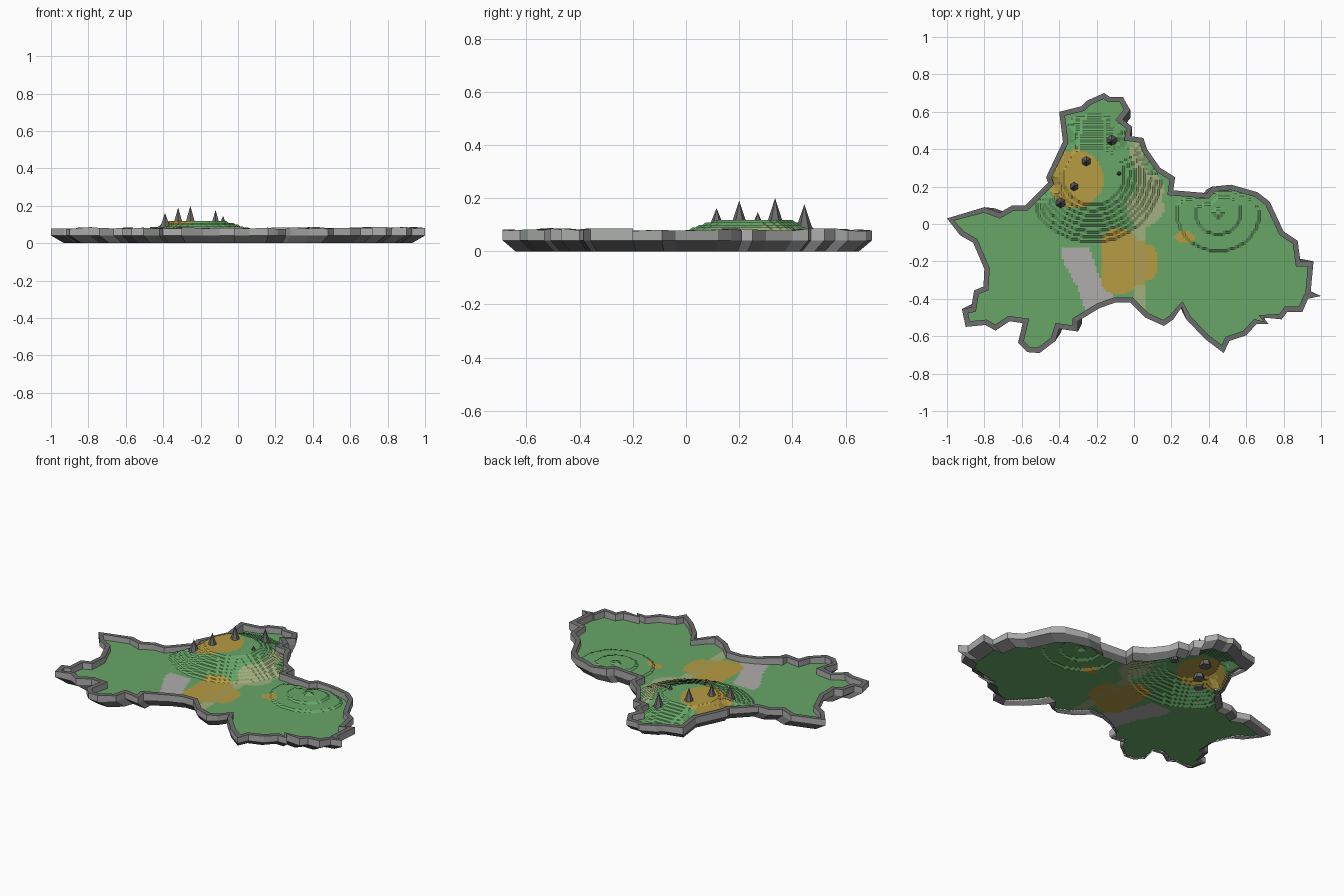
import bpy, math, random
from mathutils import Vector

if "Cube" in bpy.data.objects:
    bpy.data.objects.remove(bpy.data.objects["Cube"])
random.seed(4)

def mat(name, r, g, b):
    m = bpy.data.materials.new(name)
    lin = [((c / 255 + 0.055) / 1.055) ** 2.4 for c in (r, g, b)]
    m.diffuse_color = (*lin, 1)
    m.use_nodes = True
    m.node_tree.nodes["Principled BSDF"].inputs["Base Color"].default_value = m.diffuse_color
    return m

GRASS = mat("grass_green", 104, 166, 104)
PATH = mat("pale_path", 160, 176, 126)
OCHRE = mat("ochre_earth", 182, 156, 66)
WORN = mat("worn_ochre", 174, 158, 82)
STONE = mat("pale_stone", 176, 172, 172)
WALL = mat("wall_grey", 172, 174, 172)
ROCK = mat("dark_rock", 108, 108, 108)

def make(name, verts, faces, mats, idx=None):
    me = bpy.data.meshes.new(name)
    me.from_pydata(verts, [], faces)
    for m in mats:
        me.materials.append(m)
    if idx:
        me.polygons.foreach_set("material_index", idx)
    ob = bpy.data.objects.new(name, me)
    bpy.context.collection.objects.link(ob)
    return ob

# Island outline, clockwise from the west tip
OUT = [(-1, .03), (-.8, .09), (-.72, .06), (-.65, .1), (-.58, .1), (-.46, .22), (-.47, .25), (-.38, .44),
       (-.4, .6), (-.28, .63), (-.25, .66), (-.16, .7), (-.13, .68), (-.06, .68), (-.02, .61), (-.06, .56),
       (-.01, .52), (-.02, .47), (.05, .46), (.07, .4), (.14, .3), (.22, .25), (.21, .18), (.39, .165),
       (.42, .2), (.52, .21), (.59, .19), (.66, .17), (.725, .12), (.8, -.04), (.875, -.09), (.89, -.2),
       (.96, -.2), (.945, -.36), (1, -.385), (.93, -.4), (.9, -.47), (.82, -.47), (.79, -.51), (.69, -.5),
       (.72, -.535), (.655, -.535), (.6, -.595), (.51, -.625), (.48, -.69), (.38, -.615), (.28, -.51),
       (.255, -.445), (.21, -.51), (.16, -.545), (.06, -.5), (-.02, -.42), (-.1, -.42), (-.185, -.45),
       (-.3, -.52), (-.3, -.575), (-.4, -.56), (-.42, -.625), (-.505, -.69), (-.57, -.685), (-.62, -.635),
       (-.595, -.53), (-.665, -.52), (-.74, -.57), (-.795, -.54), (-.9, -.55), (-.92, -.455), (-.87, -.445),
       (-.855, -.355), (-.805, -.335), (-.8, -.24), (-.86, -.1), (-.93, -.06)]
N = len(OUT)
BASE = 0.043

def inside(x, y, poly):
    hit = False
    for (ax, ay), (bx, by) in zip(poly, poly[1:] + poly[:1]):
        if (ay > y) != (by > y) and x < (bx - ax) * (y - ay) / (by - ay) + ax:
            hit = not hit
    return hit

def edge_dist(x, y):
    best = 9
    for (ax, ay), (bx, by) in zip(OUT, OUT[1:] + OUT[:1]):
        dx, dy = bx - ax, by - ay
        t = max(0, min(1, ((x - ax) * dx + (y - ay) * dy) / (dx * dx + dy * dy)))
        best = min(best, math.hypot(x - ax - t * dx, y - ay - t * dy))
    return best

def inset(w):
    pts = []
    for i in range(N):
        p, c, n = Vector(OUT[i - 1]), Vector(OUT[i]), Vector(OUT[(i + 1) % N])
        a, b = (c - p).normalized(), (n - c).normalized()
        s = Vector((a.y + b.y, -a.x - b.x)) / max(0.8, 1 + a.dot(b))
        pts.append(c + s * w)
    return pts

def strip(name, rings, mats, idx):
    verts = [v for r in rings for v in r]
    faces, mi = [], []
    for k in range(len(rings) - 1):
        for i in range(N):
            j = (i + 1) % N
            faces.append((k * N + i, k * N + j, (k + 1) * N + j, (k + 1) * N + i))
            mi.append(idx[k])
    make(name, verts, faces, mats, mi)

# Border wall with uneven top, and the undercut cliff below it
inner = inset(0.028)
tops = [random.uniform(0.075, 0.087) for _ in OUT]
strip("border_wall", [
    [(p.x, p.y, BASE) for p in inner],
    [(p.x, p.y, z) for p, z in zip(inner, tops)],
    [(x, y, z) for (x, y), z in zip(OUT, tops)],
    [(x, y, BASE - 0.002) for x, y in OUT]], [WALL, ROCK], [0, 1, 0])
strip("cliff_skirt", [
    [(x, y, BASE - 0.002) for x, y in OUT],
    [(x * 0.93, y * 0.93, 0) for x, y in OUT]], [ROCK], [0])

# Terraced ground: stepped height field with a hill and a low mound
STEP = 0.0094

def height(x, y, d):
    r = math.hypot((x + .22) / .38, (y - .27) / (.38 if y < .27 else .32))
    h = 0.076 * max(0, min(1, (1 - r) / 0.6))
    h *= max(0, min(1, (d - 0.02) / 0.05))
    r2 = math.hypot((x - .45) / .27, (y - .06) / .25)
    h = max(h, 0.026 * max(0, 1 - r2) * min(1, d / 0.08))
    return BASE + STEP * round(h / STEP)

def ell(x, y, cx, cy, rx, ry):
    return ((x - cx) / rx) ** 2 + ((y - cy) / ry) ** 2 < 1

PLAZA = [(-.39, -.12), (-.24, -.13), (-.19, -.27), (-.1, -.4), (-.1, -.44), (-.25, -.5), (-.3, -.34), (-.38, -.2)]
ROAD = [(.03, .5), (.01, .38), (.05, .26), (.05, .1), (.025, -.05), (.03, -.25), (.03, -.5)]

def on_road(x, y):
    if ell(x, y, .06, .09, .1, .1) or ell(x, y, .1, .19, .06, .07):
        return True
    for (ax, ay), (bx, by) in zip(ROAD, ROAD[1:]):
        if by <= y <= ay:
            return abs(x - ax - (bx - ax) * (ay - y) / (ay - by)) < 0.035
    return False

def surface(x, y):
    ochre = (ell(x, y, -.31, .24, .145, .155) or ell(x, y, .08, -.205, .05, .095)
             or ell(x, y, .27, -.07, .052, .035)
             or (abs(x + .08) / .1) ** 4 + (abs(y + .2) / .17) ** 4 < 1
             or (-.02 < x < .06 and -.32 < y < -.09))
    if on_road(x, y):
        return 3 if ochre else 1
    if ochre:
        return 2
    return 4 if inside(x, y, PLAZA) else 0

S = 0.0125
verts, ids = [], {}
for i in range(-80, 81):
    for j in range(-56, 57):
        x, y = i * S, j * S
        if inside(x, y, OUT):
            ids[i, j] = len(verts)
            verts.append((x, y, height(x, y, edge_dist(x, y))))
faces, mi = [], []
for i, j in ids:
    q = [(i, j), (i + 1, j), (i + 1, j + 1), (i, j + 1)]
    if all(k in ids for k in q):
        faces.append([ids[k] for k in q])
        mi.append(surface((i + .5) * S, (j + .5) * S))
make("terraced_ground", verts, faces, [GRASS, PATH, OCHRE, WORN, STONE], mi)

# Rock spikes on the hill: x, y, base radius, tip height
for x, y, r, top in [(-.255, .335, .037, .2), (-.32, .2, .035, .19), (-.39, .115, .031, .162),
                     (-.12, .445, .031, .177), (-.08, .27, .026, .147)]:
    low = 0.085
    bpy.ops.mesh.primitive_cone_add(vertices=6, radius1=r, depth=top - low, location=(x, y, (top + low) / 2))
    ob = bpy.context.object
    ob.name = "rock_spike"
    ob.data.materials.append(ROCK)
